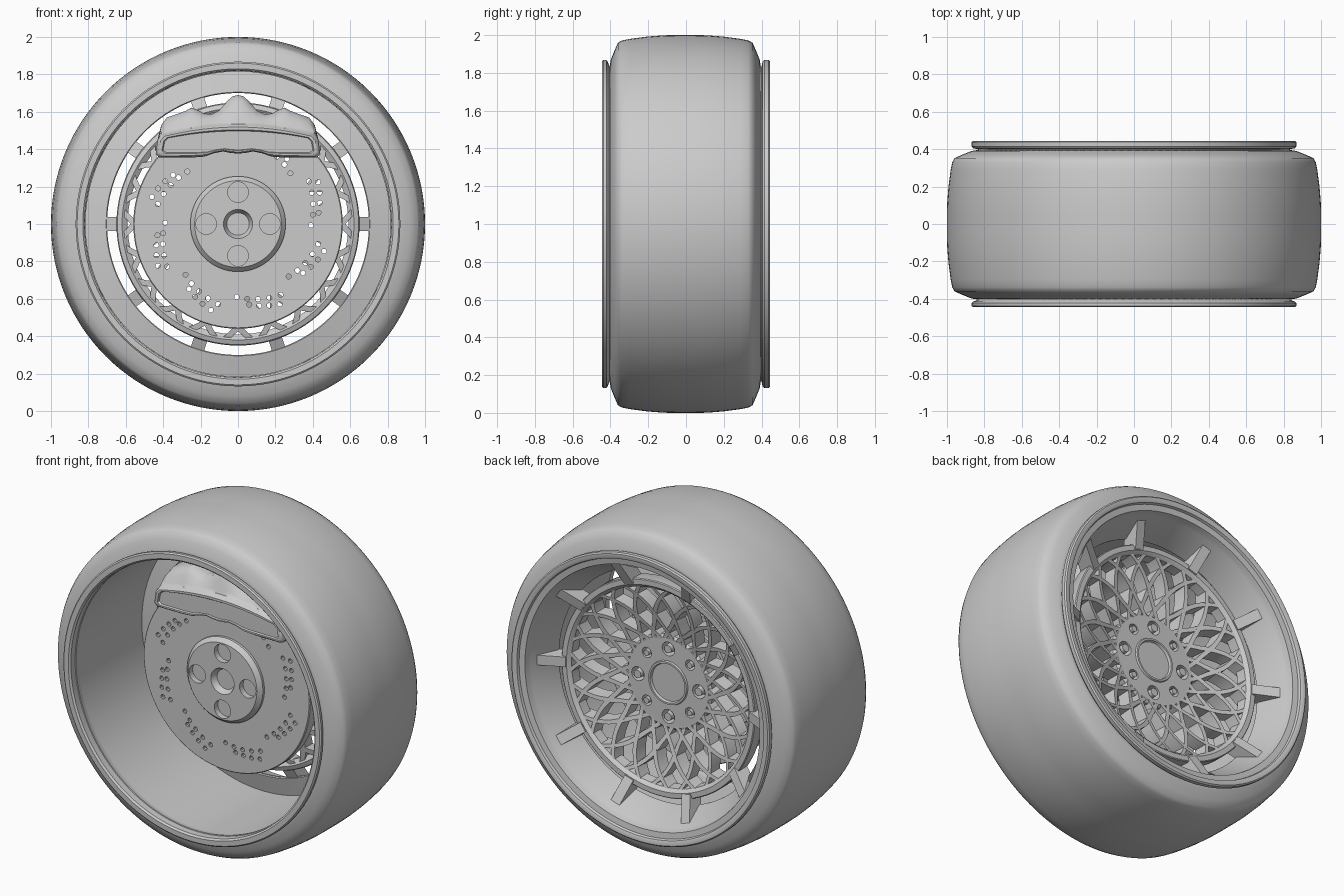
import bpy, bmesh
from math import sin, cos, pi, radians

if "Cube" in bpy.data.objects:
    bpy.data.objects.remove(bpy.data.objects["Cube"])

CZ = 1.0  # axle height


def polar(r, a, y):
    return (r * cos(a), y, CZ + r * sin(a))


def finish(name, bm, smooth=30):
    bmesh.ops.remove_doubles(bm, verts=bm.verts, dist=1e-5)
    bmesh.ops.recalc_face_normals(bm, faces=bm.faces)
    me = bpy.data.meshes.new(name)
    bm.to_mesh(me)
    bm.free()
    ob = bpy.data.objects.new(name, me)
    bpy.context.collection.objects.link(ob)
    if smooth:
        shade(ob, smooth)
    return ob


def shade(ob, angle=30):
    bpy.ops.object.select_all(action='DESELECT')
    ob.select_set(True)
    bpy.context.view_layer.objects.active = ob
    bpy.ops.object.shade_smooth_by_angle(angle=radians(angle))


def loft(bm, rings, close=False):
    """Skin equal-length loops; cap the ends unless closed on itself."""
    vs = [[bm.verts.new(p) for p in ring] for ring in rings]
    n = len(vs[0])
    for i in range(len(vs) if close else len(vs) - 1):
        a, b = vs[i], vs[(i + 1) % len(vs)]
        for j in range(n):
            k = (j + 1) % n
            bm.faces.new((a[j], a[k], b[k], b[j]))
    if not close:
        bm.faces.new(vs[0])
        bm.faces.new(vs[-1])


def lathe(name, prof, segs=96, closed=True, smooth=30):
    """Turn a (y, r) profile about the axle; open profiles get flat end caps."""
    bm = bmesh.new()
    rings = [[polar(r, 2 * pi * s / segs, y) for s in range(segs)] for y, r in prof]
    loft(bm, rings, closed)
    return finish(name, bm, smooth)


def rod(bm, cx, cz, r, y0, y1, segs=16, r1=None):
    loft(bm, [[(cx + q * cos(2 * pi * i / segs), y, cz + q * sin(2 * pi * i / segs))
               for i in range(segs)] for y, q in ((y0, r), (y1, r1 or r))])


def cut(ob, rods):
    bm = bmesh.new()
    for a in rods:
        rod(bm, *a)
    cutter = finish("cutter", bm, 0)
    cutter.hide_render = True
    m = ob.modifiers.new("cut", 'BOOLEAN')
    m.operation, m.solver, m.object = 'DIFFERENCE', 'EXACT', cutter
    bpy.ops.object.select_all(action='DESELECT')
    ob.select_set(True)
    bpy.context.view_layer.objects.active = ob
    # smoothing modifiers are re-added after the cut
    bpy.ops.object.modifier_apply(modifier=m.name)
    bpy.data.objects.remove(cutter)
    shade(ob)


# Tyre
side = [(.05, 1.0), (.11, .999), (.20, .992), (.29, .98), (.33, .972), (.352, .96),
        (.37, .92), (.39, .87), (.395, .84), (.385, .815)]
tyre = [(-y - .008, r) for y, r in reversed(side)] + side
lathe("tyre", tyre + [(.3, .83), (-.3, .83)], 128, smooth=60)

# Rim barrel: straight wall, flat inner flange, cone behind it, rolled lips
lathe("rim_barrel", [
    (-.405, .835), (-.415, .86), (-.422, .868), (-.438, .868), (-.445, .86), (-.445, .83),
    (-.435, .82), (.24, .815), (.215, .705), (.22, .70), (.23, .70), (.375, .78), (.40, .785),
    (.42, .79), (.425, .825), (.44, .83), (.445, .84), (.445, .86), (.438, .868), (.415, .868),
    (.405, .86), (.40, .835), (.36, .828), (-.38, .833)], 128)


# Lattice of crossing spokes
def face_y(r):
    return .17 + .09 * max(0, (r - .28) / .34)


KNOTS = [(.26, -6), (.31, 0), (.36, 5.2), (.42, 9), (.48, 12.6), (.55, 18), (.625, 25)]


def sweep(r):
    for (r0, f0), (r1, f1) in zip(KNOTS, KNOTS[1:]):
        if r <= r1 + 1e-6:
            return radians(f0 + (f1 - f0) * (r - r0) / (r1 - r0))


bm = bmesh.new()
for k in range(20):
    for s in (1, -1):
        rings = []
        for i in range(15):
            r = .26 + .365 * i / 14
            a, y = k * pi / 10 + s * sweep(r), face_y(r) - (.001 if s > 0 else 0)
            w, v = .014 / r, .021 / r
            rings.append([polar(r, a - w, y), polar(r, a + w, y),
                          polar(r, a + v, y - .08), polar(r, a - v, y - .08)])
        loft(bm, rings)
finish("lattice_spokes", bm)
lathe("spoke_ring", [(.262, .605), (.27, .615), (.27, .645), (.265, .65), (.19, .65), (.18, .645),
                     (.17, .62), (.19, .59), (.25, .595)])

# Ten arms joining the spoke ring to the barrel
bm = bmesh.new()
for k in range(10):
    a = k * pi / 5
    ends = []
    for r_lo, y_lo, r_hi, y_hi in ((.62, .18, .62, .275), (.72, .225, .765, .345)):
        ends.append([polar(r_lo, a - .037 / r_lo, y_lo), polar(r_lo, a + .037 / r_lo, y_lo),
                     polar(r_hi, a + .03 / r_hi, y_hi), polar(r_hi, a - .03 / r_hi, y_hi)])
    loft(bm, ends)
finish("rim_arms", bm)

# Wheel centre with cap and nut recesses
centre = lathe("wheel_centre", [(.165, .001), (.165, .112), (.18, .117), (.18, .128), (.17, .132),
                                (.17, .27), (.155, .285), (.07, .285), (.0, .24), (-.05, .22),
                                (-.05, .001)], 80, closed=False)
nuts = [(.205 * cos(k * pi / 4), CZ + .205 * sin(k * pi / 4), k % 2 == 0) for k in range(8)]
cut(centre, [(x, z, .042 if big else .031, .11, .25, 20) for x, z, big in nuts])
bm = bmesh.new()
for x, z, big in nuts:
    r = .03 if big else .022
    rod(bm, x, z, r, .10, .175, 12, r * .8)
finish("wheel_nuts", bm)

# Drilled brake disc
disc = lathe("brake_disc", [(-.11, .001), (-.11, .555), (-.105, .56), (-.045, .56), (-.04, .555),
                            (-.04, .001)], 96, closed=False)
holes = []
for k in range(8):
    base = radians(-91 + 45 * k)
    rows = [(.39 + .013 * i, 8 * i) for i in range(5)] + [(.435 + .016 * i, 9 + 6.5 * i) for i in range(4)]
    for r, d in rows:
        a = base + radians(d)
        holes.append((r * cos(a), CZ + r * sin(a), .0135, -.2, .05, 10))
cut(disc, holes)

# Hub on the disc, with four round pockets and a centre bore
hub = lathe("hub", [(-.02, .255), (-.125, .255), (-.15, .232), (-.15, .078), (-.14, .074),
                    (-.115, .06), (-.115, .001), (-.02, .001)], 64, closed=False)
cut(hub, [(.17 * cos(k * pi / 2), CZ + .17 * sin(k * pi / 2), .055, -.3, -.115, 24) for k in range(4)])

# Brake caliper: wavy top outline blended to a smooth-arched, recessed face
half = [(0, 1.69), (.03, 1.682), (.06, 1.655), (.10, 1.608), (.14, 1.588), (.18, 1.59), (.22, 1.612),
        (.25, 1.622), (.28, 1.605), (.32, 1.59), (.38, 1.57), (.41, 1.53), (.43, 1.45), (.44, 1.375),
        (.42, 1.355), (.25, 1.355), (.18, 1.36), (.13, 1.378), (.08, 1.388), (.04, 1.38), (0, 1.376)]
outline = half + [(-x, z) for x, z in half[-2:0:-1]]


def section(y, t, inset=0):
    pts = []
    for x, z in outline:
        if z > 1.46:
            z += (1.535 - .35 * x * x - z) * t
        pts.append((x * (1 - inset * .25), y, 1.43 + (z - 1.43) * (1 - inset)))
    return pts


bm = bmesh.new()
loft(bm, [section(.03, .3, .08), section(.015, .05), section(-.02, 0), section(-.08, 0),
          section(-.11, .15), section(-.135, .45), section(-.155, .85), section(-.165, 1),
          section(-.185, 1, .06), section(-.195, 1, .16), section(-.195, 1, .3), section(-.185, 1, .36)])
finish("brake_caliper", bm, 40)
